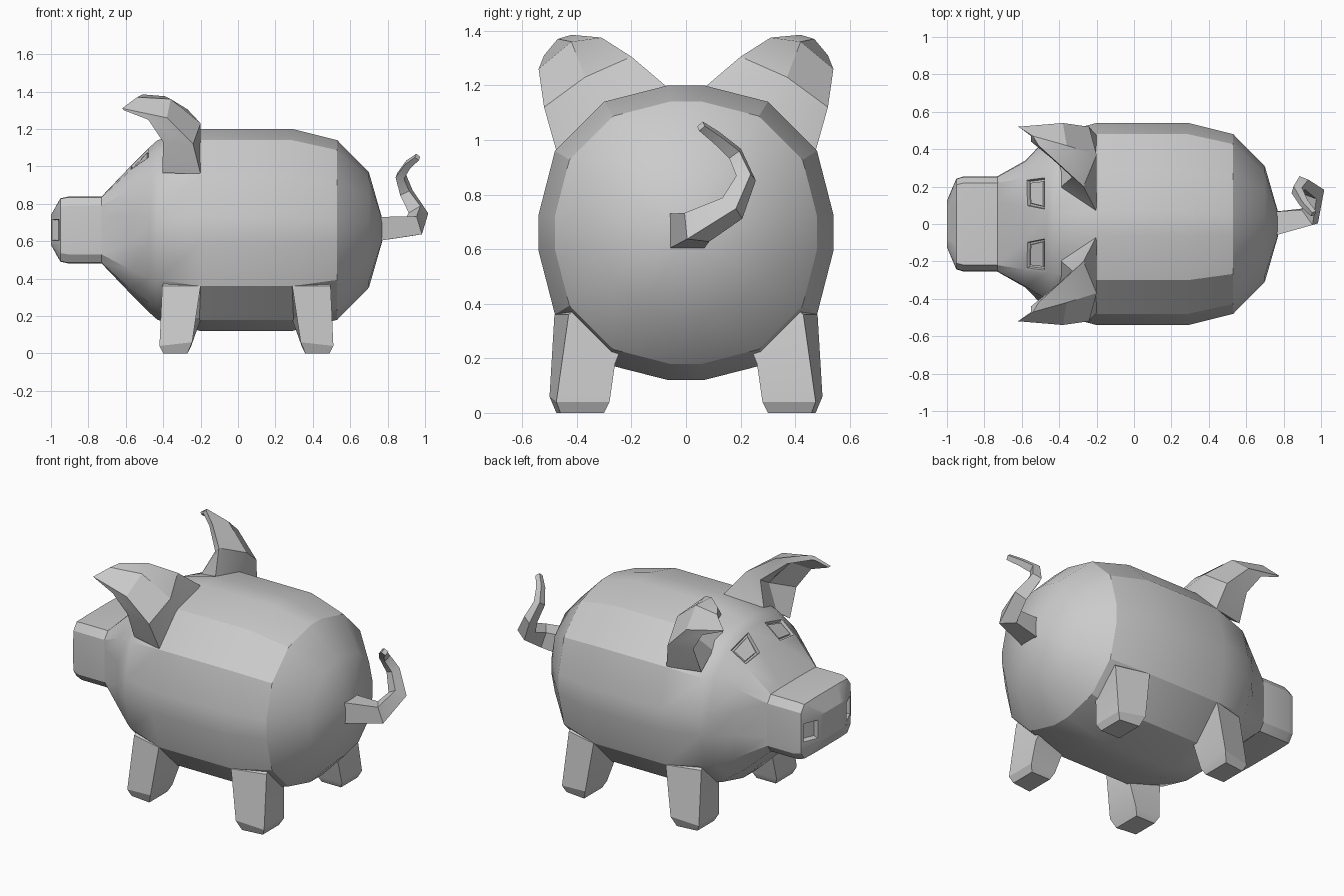
import bpy
import bmesh
from mathutils import Vector

# Remove the default cube
default = bpy.data.objects.get("Cube")
if default:
    bpy.data.objects.remove(default, do_unlink=True)

# Single plain grey material
grey = bpy.data.materials.new("plain_grey")
grey.use_nodes = True
grey.diffuse_color = (0.6, 0.6, 0.6, 1)
grey.node_tree.nodes["Principled BSDF"].inputs["Base Color"].default_value = (0.6, 0.6, 0.6, 1)


def loft(bm, rings):
    """Skin closed rings of equal length, cap both ends, return rows of side faces."""
    rows_of_verts = [[bm.verts.new(point) for point in ring] for ring in rings]
    count = len(rings[0])
    rows = []
    for low, high in zip(rows_of_verts, rows_of_verts[1:]):
        row = []
        for j in range(count):
            k = (j + 1) % count
            row.append(bm.faces.new((low[j], low[k], high[k], high[j])))
        rows.append(row)
    bm.faces.new(rows_of_verts[0])
    bm.faces.new(rows_of_verts[-1])
    bmesh.ops.recalc_face_normals(bm, faces=bm.faces[:])
    return rows


def finish(bm, name, angle=0.5):
    mesh = bpy.data.meshes.new(name)
    bm.to_mesh(mesh)
    bm.free()
    obj = bpy.data.objects.new(name, mesh)
    bpy.context.collection.objects.link(obj)
    mesh.materials.append(grey)
    bpy.ops.object.select_all(action='DESELECT')
    obj.select_set(True)
    bpy.context.view_layer.objects.active = obj
    bpy.ops.object.shade_smooth_by_angle(angle=angle)
    return obj


def recess(bm, faces, thickness, depth):
    """Inset a frame, then push the middle in."""
    bmesh.ops.inset_individual(bm, faces=faces, thickness=thickness, use_even_offset=True)
    bmesh.ops.inset_individual(bm, faces=faces, thickness=0.004, depth=-depth, use_even_offset=True)


# Body and snout: quarter sections (y, z) mirrored into full rings along x
CENTRE = 0.66
BARREL = [(0.065, 0.54), (0.30, 0.48), (0.48, 0.30), (0.54, 0.067)]
SNOUT = [(0.12, 0.178), (0.22, 0.175), (0.252, 0.13), (0.255, 0.075)]
TIP = [(0.07, 0.08), (0.11, 0.08), (0.12, 0.077), (0.125, 0.072)]
CHEEK = [(0.088, 0.335), (0.245, 0.315), (0.335, 0.21), (0.34, 0.07)]
BROW = [(0.066, 0.445), (0.26, 0.394), (0.40, 0.26), (0.455, 0.065)]


def full_ring(x, quarter, scale=1.0):
    back = quarter[::-1]
    loop = [(y, z) for y, z in quarter] + [(y, -z) for y, z in back]
    loop += [(-y, -z) for y, z in quarter] + [(-y, z) for y, z in back]
    return [(x, y * scale, CENTRE + z * scale) for y, z in loop]


body = bmesh.new()
rows = loft(body, [
    full_ring(-1.0, TIP),
    full_ring(-0.95, SNOUT, 0.95),
    full_ring(-0.91, SNOUT),
    full_ring(-0.73, SNOUT),
    full_ring(-0.58, CHEEK),
    full_ring(-0.47, BROW),
    full_ring(-0.43, BARREL, 0.89),
    full_ring(-0.2, BARREL),
    full_ring(0.29, BARREL),
    full_ring(0.53, BARREL, 0.89),
    full_ring(0.70, BARREL, 0.57),
    full_ring(0.77, BARREL, 0.12),
])
# Nostrils on the slanted snout sides, framed eyes on the brow
nostrils = [rows[0][3], rows[0][11]]
eyes = [rows[4][0], rows[4][14]]
recess(body, nostrils, 0.016, 0.035)
recess(body, eyes, 0.012, 0.02)
bmesh.ops.inset_individual(body, faces=eyes, thickness=0.014)
bmesh.ops.inset_individual(body, faces=eyes, thickness=0.003, depth=0.012)
finish(body, "body")


# Legs: u runs from the belly side towards the end of the body
def make_leg(name, side, end):
    def corner(u, y, z):
        return (0.045 + end * (0.245 + u), side * y, z)

    bm = bmesh.new()
    loft(bm, [
        [corner(0.02, 0.40, 0.42), corner(0.02, 0.25, 0.26),
         corner(0.18, 0.22, 0.28), corner(0.18, 0.36, 0.42)],
        [corner(0, 0.482, 0.36), corner(0, 0.275, 0.18),
         corner(0.205, 0.26, 0.18), corner(0.205, 0.43, 0.36)],
        [corner(0.045, 0.50, 0.06), corner(0.05, 0.28, 0.04),
         corner(0.22, 0.28, 0.04), corner(0.22, 0.475, 0.04)],
        [corner(0.07, 0.475, 0), corner(0.07, 0.30, 0),
         corner(0.20, 0.30, 0), corner(0.20, 0.46, 0)],
    ])
    finish(bm, name)


# Ears: cupped sections, three points on the back and three on the hollow front
EAR = [
    [(-0.2, 0.065, 1.19), (-0.2, 0.30, 1.12), (-0.2, 0.475, 0.96),
     (-0.405, 0.43, 0.965), (-0.40, 0.31, 1.05), (-0.40, 0.19, 1.09)],
    [(-0.27, 0.20, 1.305), (-0.2, 0.37, 1.23), (-0.24, 0.52, 1.12),
     (-0.40, 0.50, 1.13), (-0.29, 0.39, 1.17), (-0.33, 0.25, 1.25)],
    [(-0.39, 0.31, 1.375), (-0.36, 0.42, 1.36), (-0.38, 0.54, 1.26),
     (-0.48, 0.53, 1.25), (-0.41, 0.43, 1.31), (-0.44, 0.35, 1.34)],
    [(-0.51, 0.42, 1.385), (-0.54, 0.47, 1.37), (-0.62, 0.52, 1.31),
     (-0.61, 0.515, 1.30), (-0.55, 0.47, 1.345), (-0.55, 0.44, 1.36)],
]


def make_ear(name, side):
    bm = bmesh.new()
    loft(bm, [[(x, side * y, z) for x, y, z in ring] for ring in EAR])
    finish(bm, name)


for label, side in (("near", -1), ("far", 1)):
    make_ear(label + "_ear", side)
    make_leg(label + "_fore_leg", side, -1)
    make_leg(label + "_hind_leg", side, 1)

# Curly tail: square tube carried along a path with shrinking radius
PATH = [(0.74, 0, 0.665), (0.94, 0.04, 0.68), (0.965, 0.17, 0.75), (0.90, 0.22, 0.86),
        (0.87, 0.18, 0.95), (0.91, 0.11, 1.01), (0.96, 0.055, 1.05)]
RADII = [0.065, 0.05, 0.038, 0.028, 0.023, 0.018, 0.014]
points = [Vector(p) for p in PATH]
heading, across, up = Vector((1, 0, 0)), Vector((0, 1, 0)), Vector((0, 0, 1))
tail_rings = []
for i, (point, radius) in enumerate(zip(points, RADII)):
    if i:
        ahead = points[min(i + 1, len(points) - 1)] - points[i - 1]
        turn = heading.rotation_difference(ahead.normalized())
        heading, across, up = turn @ heading, turn @ across, turn @ up
    tail_rings.append([point + (across * a + up * b) * radius
                       for a, b in ((-1, -1), (1, -1), (1, 1), (-1, 1))])
tail = bmesh.new()
loft(tail, tail_rings)
finish(tail, "tail")
